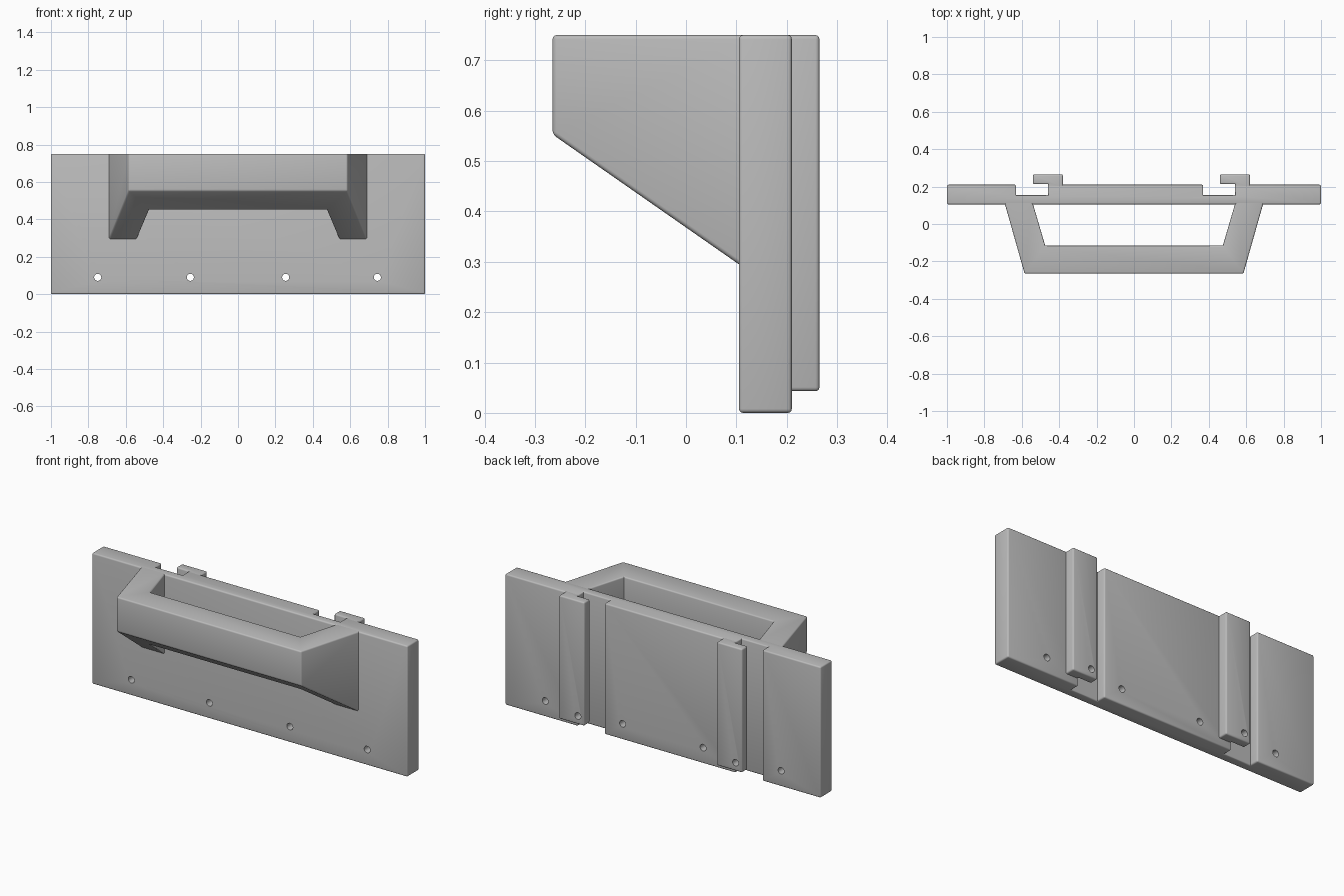
import bpy, bmesh, math
from mathutils import Matrix, Vector

cube = bpy.data.objects.get("Cube")
if cube:
    bpy.data.objects.remove(cube, do_unlink=True)

grey = bpy.data.materials.new("plain_grey")
grey.use_nodes = True
GREY = (0.5, 0.5, 0.5, 1)
grey.diffuse_color = GREY
grey.node_tree.nodes["Principled BSDF"].inputs["Base Color"].default_value = GREY

TOP = 0.75
FRONT, BACK = 0.105, 0.21      # plate faces
ROUND = 0.008                  # edge rounding
HOLE_Z, HOLE_R = 0.09, 0.019


def make_object(name, bm):
    mesh = bpy.data.meshes.new(name)
    bm.to_mesh(mesh)
    bm.free()
    obj = bpy.data.objects.new(name, mesh)
    bpy.context.collection.objects.link(obj)
    mesh.materials.append(grey)
    return obj


def extruded(name, outline, bottom, joint=None):
    """Extrude a plan outline to the top; bottom(y) gives the underside height.
    Convex edges are rounded, except those on the hidden joint plane."""
    bm = bmesh.new()
    face = bm.faces.new([bm.verts.new((x, y, TOP)) for x, y in outline])
    result = bmesh.ops.extrude_face_region(bm, geom=[face])
    for v in result["geom"]:
        if isinstance(v, bmesh.types.BMVert):
            v.co.z = bottom(v.co.y)
    bmesh.ops.recalc_face_normals(bm, faces=bm.faces)
    edges = [e for e in bm.edges if e.is_convex and not (
        joint is not None and all(abs(v.co.y - joint) < 1e-4 for v in e.verts))]
    bmesh.ops.bevel(bm, geom=edges, offset=ROUND, segments=3, profile=0.5,
                    affect="EDGES", clamp_overlap=True)
    return make_object(name, bm)


def drill(obj, xs, y0, y1):
    """Cut round holes along y."""
    bm = bmesh.new()
    for x in xs:
        place = (Matrix.Translation(Vector((x, (y0 + y1) / 2, HOLE_Z)))
                 @ Matrix.Rotation(math.pi / 2, 4, "X"))
        bmesh.ops.create_cone(bm, cap_ends=True, segments=24, radius1=HOLE_R,
                              radius2=HOLE_R, depth=y1 - y0, matrix=place)
    cutter = make_object("hole_cutter", bm)
    cutter.hide_render = True
    mod = obj.modifiers.new("holes", "BOOLEAN")
    mod.operation, mod.solver, mod.object = "DIFFERENCE", "EXACT", cutter
    bpy.context.view_layer.objects.active = obj
    bpy.ops.object.modifier_apply(modifier=mod.name)
    bpy.data.objects.remove(cutter, do_unlink=True)


# Back plate with two vertical grooves behind
outline = [(-1, FRONT), (1, FRONT), (1, BACK)]
for right, left in ((0.54, 0.37), (-0.46, -0.63)):
    outline += [(right, BACK), (right, 0.155), (left, 0.155), (left, BACK)]
outline.append((-1, BACK))
plate = extruded("back_plate", outline, lambda y: 0)
drill(plate, (-0.75, -0.255, 0.255, 0.745), 0, 0.4)

# Handle loop with a sloping underside, let into the plate
joint = FRONT + ROUND
half = [(0.692, joint), (0.585, -0.265)]
inner = [(0.475, -0.115), (0.542, joint)]
mirror = lambda pts: [(-x, y) for x, y in pts]
handle_outline = (half + mirror(half[::-1]) + mirror(inner[::-1]) + inner)
handle = extruded("handle", handle_outline,
                  lambda y: 0.295 + (FRONT - y) * 0.697, joint)

# Hooked rails overhanging the grooves
parts = [plate, handle]
root = BACK - ROUND
for name, x in (("left_hook_rail", 0.46), ("right_hook_rail", -0.54)):
    profile = [(x + 0.08, root), (x + 0.16, root), (x + 0.16, 0.265),
               (x, 0.265), (x, 0.213), (x + 0.08, 0.213)]
    rail = extruded(name, profile, lambda y: 0.043, root)
    drill(rail, (x + 0.04,), 0.18, 0.3)
    parts.append(rail)

# Smooth rounded edges, sharp corners kept
bpy.ops.object.select_all(action="DESELECT")
for obj in parts:
    obj.select_set(True)
bpy.context.view_layer.objects.active = plate
bpy.ops.object.shade_smooth_by_angle(angle=math.radians(35))
